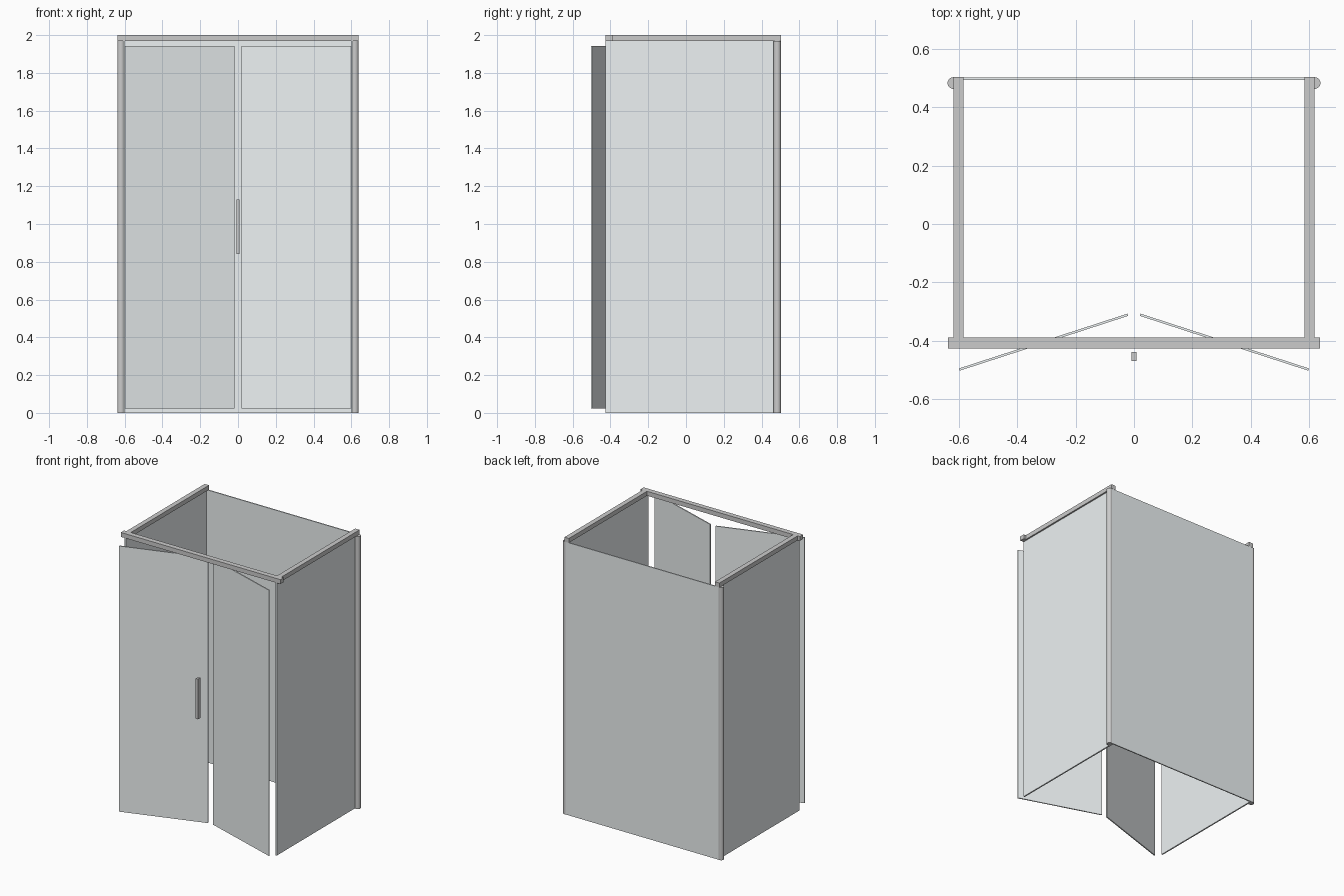
import bpy, math

if "Cube" in bpy.data.objects:
    bpy.data.objects.remove(bpy.data.objects["Cube"])


def material(name, color):
    m = bpy.data.materials.new(name)
    m.diffuse_color = color
    m.use_nodes = True
    m.node_tree.nodes["Principled BSDF"].inputs["Base Color"].default_value = m.diffuse_color
    return m


GLASS = material("glass", (0.85, 0.89, 0.9, 1))
METAL = material("metal", (0.8, 0.8, 0.82, 1))


def box(name, x, y, z, mat):
    """Box from (min, max) ranges."""
    bpy.ops.mesh.primitive_cube_add(size=1, location=[sum(r) / 2 for r in (x, y, z)])
    o = bpy.context.object
    o.name = name
    o.scale = [r[1] - r[0] for r in (x, y, z)]
    bpy.ops.object.transform_apply(location=False, rotation=False, scale=True)
    o.data.materials.append(mat)
    return o


def door(name, s):
    """Tilted glass leaf running from the outer edge to the inner edge."""
    a, b = (s * 0.599, -0.499), (s * 0.021, -0.311)
    dx, dy = b[0] - a[0], b[1] - a[1]
    length = math.hypot(dx, dy)
    o = box(name, (-length / 2, length / 2), (-0.004, 0.004), (0.024, 1.942), GLASS)
    o.location.x, o.location.y = (a[0] + b[0]) / 2, (a[1] + b[1]) / 2
    o.rotation_euler.z = math.atan2(dy, dx)


TOP = 1.968

# Back glass and front header rail
box("back_glass", (-0.612, 0.612), (0.494, 0.502), (0, TOP), GLASS)
box("front_rail", (-0.637, 0.637), (-0.426, -0.389), (TOP, 2), METAL)

# Sides: glass, top rail, round corner post, door leaf
for side, s in (("left", -1), ("right", 1)):
    box(side + "_glass", sorted((s * 0.598, s * 0.608)), (-0.426, 0.498), (0, TOP), GLASS)
    box(side + "_rail", sorted((s * 0.584, s * 0.619)), (-0.389, 0.503), (TOP, 2), METAL)
    bpy.ops.mesh.primitive_cylinder_add(vertices=32, radius=0.02, depth=TOP,
                                        location=(s * 0.619, 0.483, TOP / 2))
    post = bpy.context.object
    post.name = side + "_corner_post"
    post.data.materials.append(METAL)
    bpy.ops.object.shade_smooth_by_angle()
    door(side + "_door", s)

# Door handle
box("door_handle", (-0.009, 0.009), (-0.470, -0.439), (0.84, 1.13), METAL)
